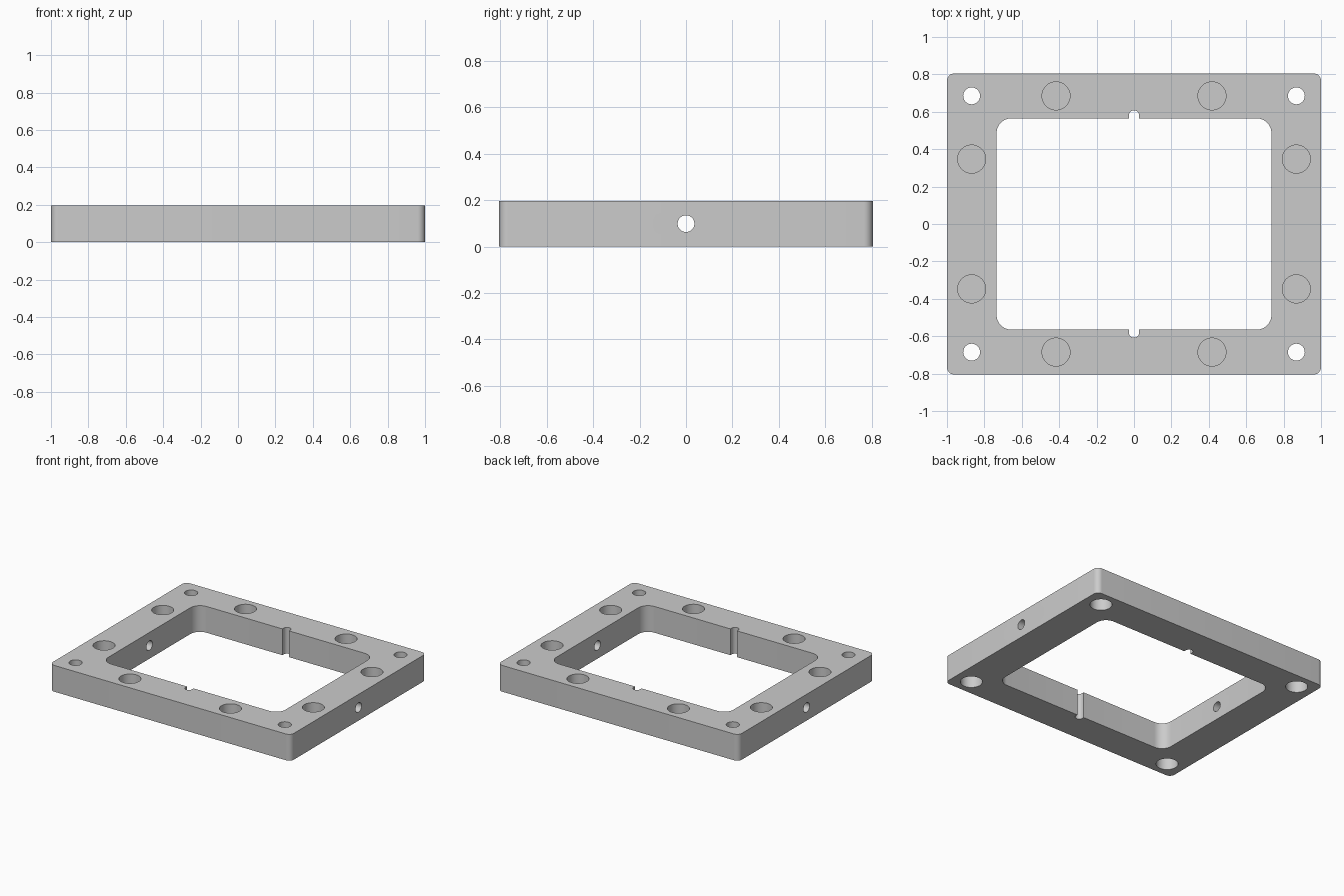
import bpy, bmesh, math
from mathutils import Matrix

if "Cube" in bpy.data.objects:
    bpy.data.objects.remove(bpy.data.objects["Cube"])

H = 0.197          # plate thickness
BORE = 0.12        # depth of the wide bores


def rounded_block(name, hx, hy, r, z0, z1, seg=10):
    """Upright block with rounded vertical corners."""
    bm = bmesh.new()
    pts = []
    for k, (sx, sy) in enumerate([(1, 1), (-1, 1), (-1, -1), (1, -1)]):
        for i in range(seg + 1):
            a = math.pi / 2 * (k + i / seg)
            pts.append((sx * (hx - r) + r * math.cos(a), sy * (hy - r) + r * math.sin(a), z0))
    face = bm.faces.new([bm.verts.new(p) for p in pts])
    ext = bmesh.ops.extrude_face_region(bm, geom=[face])
    verts = [g for g in ext["geom"] if isinstance(g, bmesh.types.BMVert)]
    bmesh.ops.translate(bm, vec=(0, 0, z1 - z0), verts=verts)
    return finish(bm, name)


def cylinder(name, r, x, y, z0, z1, along_x=False):
    """Round cutter, upright by default."""
    bm = bmesh.new()
    m = Matrix.Translation((x, y, (z0 + z1) / 2))
    if along_x:
        m = Matrix.Translation((x, y, z0)) @ Matrix.Rotation(math.pi / 2, 4, 'Y')
    depth = z1 if along_x else z1 - z0
    bmesh.ops.create_cone(bm, cap_ends=True, segments=48, radius1=r, radius2=r, depth=depth, matrix=m)
    return finish(bm, name)


def finish(bm, name):
    bmesh.ops.recalc_face_normals(bm, faces=bm.faces)
    me = bpy.data.meshes.new(name)
    bm.to_mesh(me)
    bm.free()
    ob = bpy.data.objects.new(name, me)
    bpy.context.collection.objects.link(ob)
    return ob


def cut(target, cutter):
    bpy.context.view_layer.objects.active = target
    mod = target.modifiers.new("cut", 'BOOLEAN')
    mod.operation = 'DIFFERENCE'
    mod.solver = 'EXACT'
    mod.object = cutter
    bpy.ops.object.modifier_apply(modifier=mod.name)
    bpy.data.objects.remove(cutter)


# Frame plate with the large window
frame = rounded_block("frame_plate", 1.0, 0.805, 0.04, 0, H)
cut(frame, rounded_block("window_cutter", 0.735, 0.565, 0.08, -0.1, H + 0.1))

for sx in (-1, 1):
    for sy in (-1, 1):
        # Corner screw holes, counterbored from below
        cut(frame, cylinder("screw_cutter", 0.045, sx * 0.868, sy * 0.685, -0.1, H + 0.1))
        cut(frame, cylinder("counterbore_cutter", 0.075, sx * 0.868, sy * 0.685, -0.1, BORE))
        # Blind magnet pockets in the top
        cut(frame, cylinder("pocket_cutter", 0.075, sx * 0.417, sy * 0.685, H - BORE, H + 0.1))
        cut(frame, cylinder("pocket_cutter", 0.075, sx * 0.868, sy * 0.347, H - BORE, H + 0.1))

# Round-ended grooves in the window's long walls
for s in (-1, 1):
    groove = rounded_block("groove_cutter", 0.027, 0.06, 0.0269, -0.1, H + 0.1)
    groove.location.y = s * 0.548
    bpy.context.view_layer.update()
    cut(frame, groove)

# Cross hole through both short sides
cut(frame, cylinder("cross_hole_cutter", 0.036, 0, 0, H / 2, 2.4, along_x=True))

# Grey finish
grey = bpy.data.materials.new("grey")
grey.diffuse_color = (0.6, 0.6, 0.6, 1)
grey.use_nodes = True
grey.node_tree.nodes["Principled BSDF"].inputs["Base Color"].default_value = grey.diffuse_color
frame.data.materials.clear()
frame.data.materials.append(grey)
for p in frame.data.polygons:
    p.material_index = 0

bpy.ops.object.select_all(action='DESELECT')
frame.select_set(True)
bpy.context.view_layer.objects.active = frame
bpy.ops.object.shade_smooth_by_angle(angle=math.radians(30))
